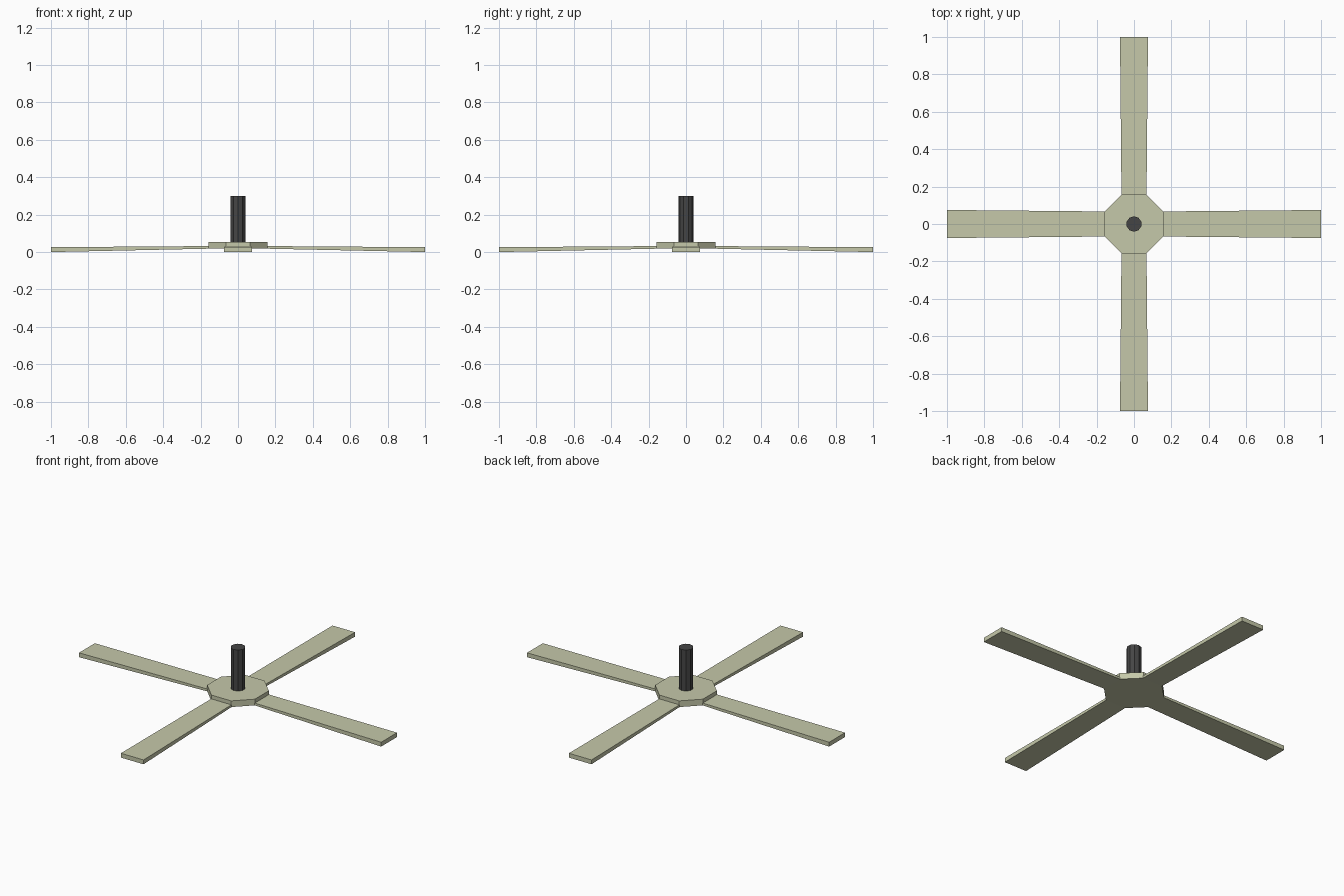
import bpy, bmesh, math
from mathutils import Matrix

if "Cube" in bpy.data.objects:
    bpy.data.objects.remove(bpy.data.objects["Cube"])


def material(name, color):
    m = bpy.data.materials.new(name)
    m.diffuse_color = color
    m.use_nodes = True
    m.node_tree.nodes["Principled BSDF"].inputs["Base Color"].default_value = m.diffuse_color
    return m


blade_mat = material("pale_olive", (0.56, 0.58, 0.40, 1))
shaft_mat = material("charcoal", (0.06, 0.06, 0.06, 1))


def finish(bm, name, mat):
    bmesh.ops.recalc_face_normals(bm, faces=bm.faces)
    me = bpy.data.meshes.new(name)
    bm.to_mesh(me)
    bm.free()
    me.materials.append(mat)
    ob = bpy.data.objects.new(name, me)
    bpy.context.collection.objects.link(ob)


def prism(name, sides, radius, z0, z1, mat, turn):
    bm = bmesh.new()
    place = Matrix.Translation((0, 0, (z0 + z1) / 2)) @ Matrix.Rotation(turn, 4, 'Z')
    bmesh.ops.create_cone(bm, cap_ends=True, segments=sides, radius1=radius,
                          radius2=radius, depth=z1 - z0, matrix=place)
    finish(bm, name, mat)


# Blades: thin bars, slightly wider and thicker at the tip
def blade(name, angle):
    bm = bmesh.new()
    rings = []
    for x, w, z0, z1 in ((0.155, 0.067, 0.018, 0.032), (1.0, 0.075, 0.0, 0.026)):
        rings.append([bm.verts.new(p) for p in
                      ((x, -w, z0), (x, w, z0), (x, w, z1), (x, -w, z1))])
    a, b = rings
    bm.faces.new(a)
    bm.faces.new(b)
    for i in range(4):
        j = (i + 1) % 4
        bm.faces.new((a[i], a[j], b[j], b[i]))
    bmesh.ops.rotate(bm, verts=bm.verts, matrix=Matrix.Rotation(angle, 3, 'Z'))
    finish(bm, name, blade_mat)


for i, side in enumerate(("right", "back", "left", "front")):
    blade(side + "_blade", i * math.pi / 2)

# Octagonal hub and upright shaft
prism("hub", 8, 0.171, 0.018, 0.055, blade_mat, math.pi / 8)
prism("shaft", 10, 0.041, 0.05, 0.30, shaft_mat, 0)
